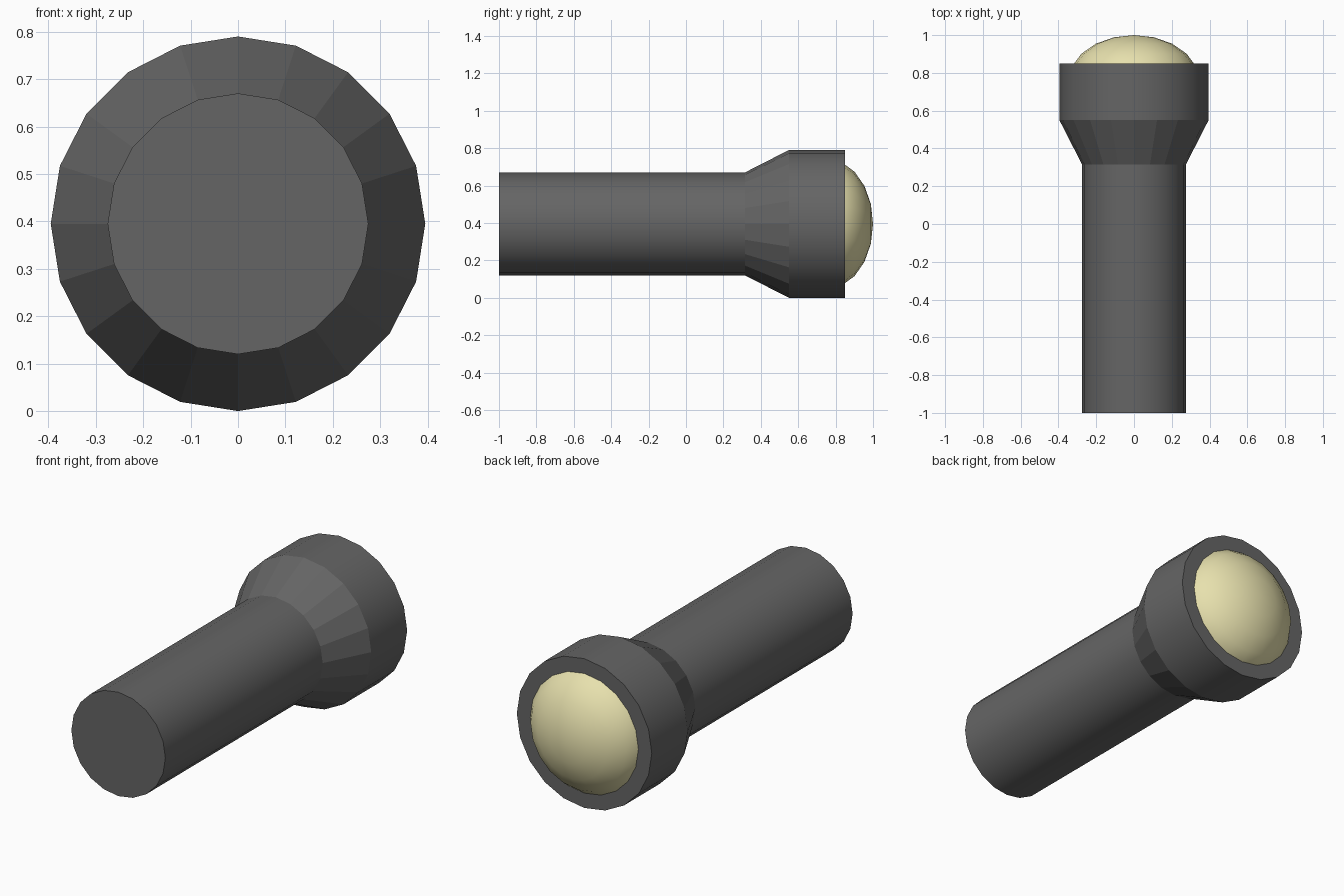
import bpy
import bmesh
from math import sin, cos, pi, radians
from mathutils import Matrix

if "Cube" in bpy.data.objects:
    bpy.data.objects.remove(bpy.data.objects["Cube"])

SIDES = 20
AXIS_Z = 0.395


def finish(bm, name, color):
    bmesh.ops.recalc_face_normals(bm, faces=bm.faces)
    mesh = bpy.data.meshes.new(name)
    bm.to_mesh(mesh)
    bm.free()
    mat = bpy.data.materials.new(name + "_colour")
    mat.diffuse_color = color
    mat.use_nodes = True
    mat.node_tree.nodes["Principled BSDF"].inputs["Base Color"].default_value = mat.diffuse_color
    mesh.materials.append(mat)
    obj = bpy.data.objects.new(name, mesh)
    obj.location.z = AXIS_Z
    bpy.context.collection.objects.link(obj)
    return obj


# Body sections: (y1, radius1, y2, radius2, smooth)
def lathe_body(profile, smooth_bands):
    bm = bmesh.new()
    rings = []
    for y, r in profile:
        rings.append([bm.verts.new((r * sin(2 * pi * i / SIDES), y, r * cos(2 * pi * i / SIDES)))
                      for i in range(SIDES)])
    for band, (a, b) in enumerate(zip(rings, rings[1:])):
        for i in range(SIDES):
            j = (i + 1) % SIDES
            bm.faces.new((a[i], a[j], b[j], b[i])).smooth = band in smooth_bands
    bm.faces.new(rings[0])
    bm.faces.new(rings[-1])
    # Crisp edges wherever one section meets the next
    for e in bm.edges:
        if abs(e.verts[0].co.y - e.verts[1].co.y) < 1e-5:
            e.smooth = False
    return bm


# Handle, flared neck (faceted) and head
body = lathe_body([(-1.0, 0.275), (0.315, 0.275), (0.55, 0.395), (0.85, 0.395)], {0, 2})
finish(body, "torch_body", (0.13, 0.13, 0.13, 1))

# Domed lens: flattened sphere set into the head
bm = bmesh.new()
bmesh.ops.create_uvsphere(bm, u_segments=SIDES, v_segments=10, radius=1.0)
bm.transform(Matrix.Translation((0, 0.76, 0)) @ Matrix.Diagonal((0.345, 0.24, 0.345, 1))
             @ Matrix.Rotation(radians(-90), 4, 'X'))
for f in bm.faces:
    f.smooth = True
finish(bm, "lens", (0.80, 0.75, 0.42, 1))
